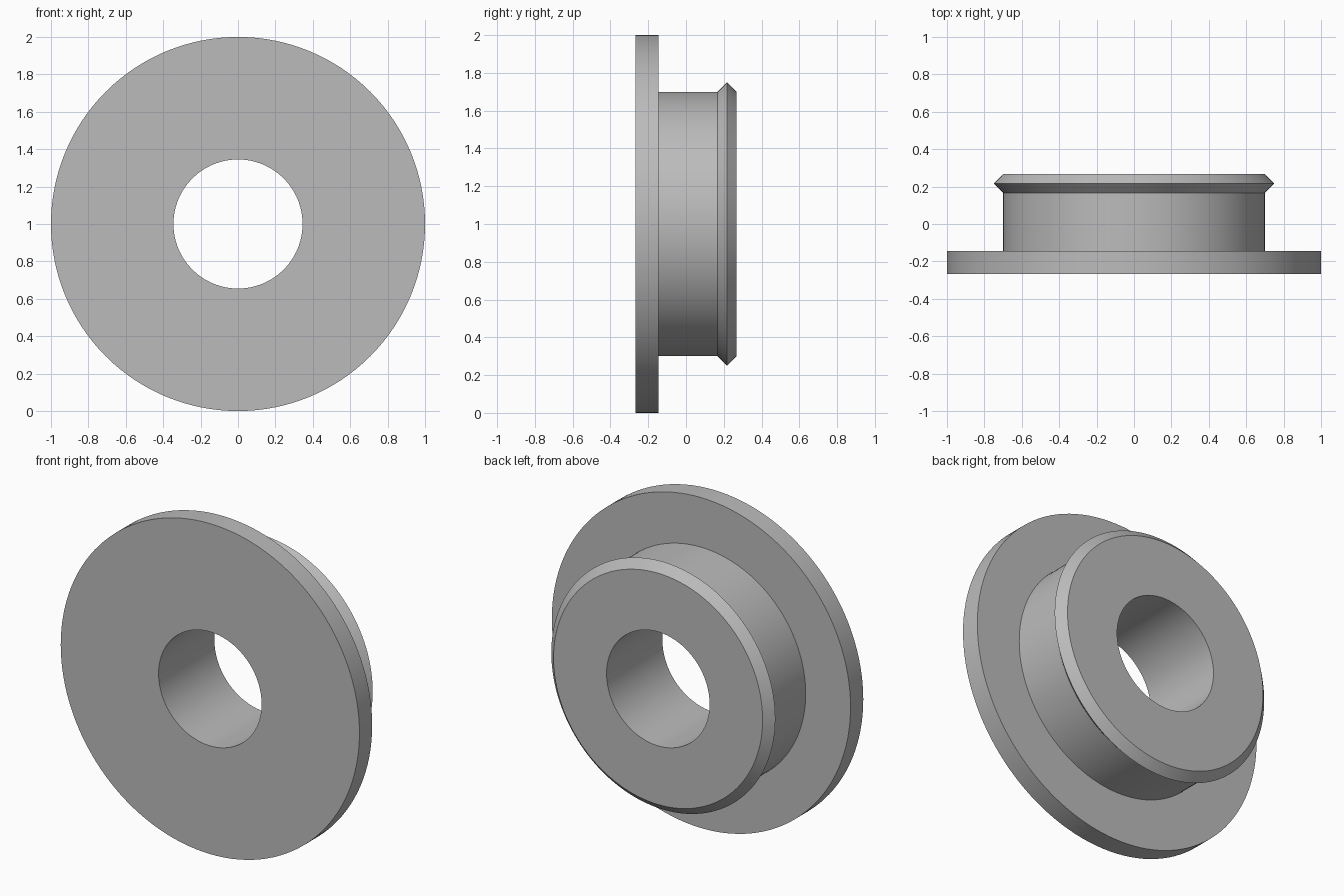
import bpy
import bmesh
import math

cube = bpy.data.objects.get("Cube")
if cube:
    bpy.data.objects.remove(cube, do_unlink=True)

SEGMENTS = 128

# Plain grey material
grey = bpy.data.materials.new("plain grey")
grey.use_nodes = True
colour = (0.5, 0.5, 0.5, 1)
grey.diffuse_color = colour
grey.node_tree.nodes["Principled BSDF"].inputs["Base Color"].default_value = colour


def lathe(name, profile):
    """Revolve a closed (radius, y) profile about the y axis at height 1."""
    bm = bmesh.new()
    rings = []
    for radius, y in profile:
        ring = []
        for i in range(SEGMENTS):
            a = math.tau * i / SEGMENTS
            ring.append(bm.verts.new((radius * math.cos(a), y, 1 + radius * math.sin(a))))
        rings.append(ring)
    for k, ring in enumerate(rings):
        nxt = rings[(k + 1) % len(rings)]
        for i in range(SEGMENTS):
            j = (i + 1) % SEGMENTS
            bm.faces.new((ring[i], ring[j], nxt[j], nxt[i]))
    bmesh.ops.recalc_face_normals(bm, faces=bm.faces)
    mesh = bpy.data.meshes.new(name)
    bm.to_mesh(mesh)
    bm.free()
    mesh.materials.append(grey)
    obj = bpy.data.objects.new(name, mesh)
    bpy.context.collection.objects.link(obj)
    bpy.ops.object.select_all(action='DESELECT')
    obj.select_set(True)
    bpy.context.view_layer.objects.active = obj
    bpy.ops.object.shade_smooth_by_angle(angle=math.radians(30))
    return obj


# Flange, barrel and pointed snap ridge, with a bore right through
BORE, BARREL, RIDGE, FLANGE = 0.345, 0.70, 0.75, 1.0
FRONT, FLANGE_BACK, BACK = -0.267, -0.145, 0.267

lathe("flanged_bushing", [
    (BORE, FRONT), (FLANGE, FRONT), (FLANGE, FLANGE_BACK),
    (BARREL, FLANGE_BACK), (BARREL, 0.167), (RIDGE, 0.217),
    (BARREL, BACK), (BORE, BACK),
])
